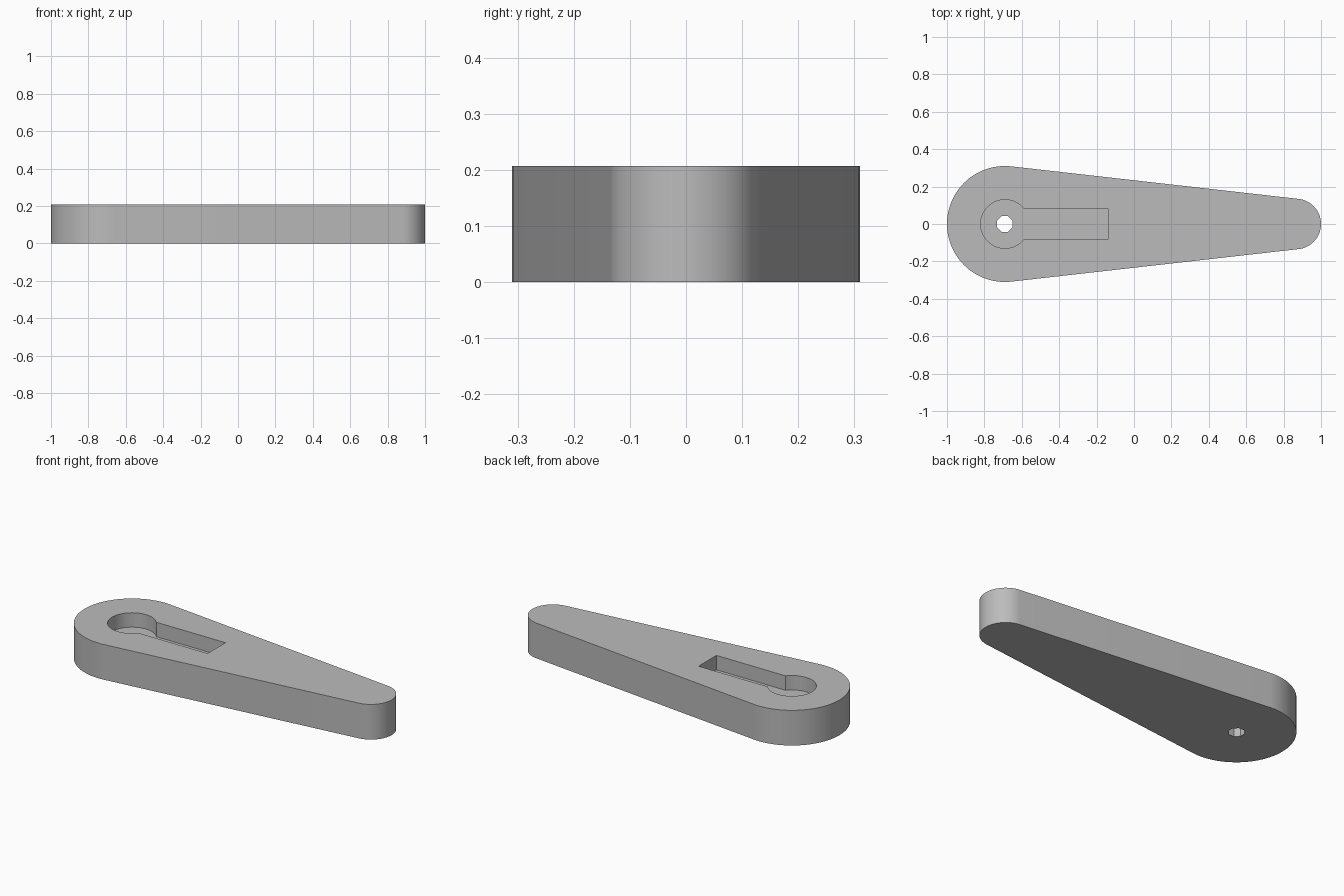
import bpy, bmesh, math

if "Cube" in bpy.data.objects:
    bpy.data.objects.remove(bpy.data.objects["Cube"])

HEIGHT = 0.207
FLOOR = 0.122                      # height of the pocket floor
HUB_X, HUB_R = -0.69, 0.31         # wide end
TIP_X, TIP_R = 0.865, 0.135        # narrow end

grey = bpy.data.materials.new("mid grey")
grey.diffuse_color = (0.5, 0.5, 0.5, 1)
grey.use_nodes = True
grey.node_tree.nodes["Principled BSDF"].inputs["Base Color"].default_value = grey.diffuse_color


def arc(cx, r, start, end, n):
    """Points on an arc centred on the x axis."""
    return [(cx + r * math.cos(start + (end - start) * i / n),
             r * math.sin(start + (end - start) * i / n)) for i in range(n + 1)]


def prism(name, outline, z0, z1):
    """Extrude a closed outline from z0 to z1."""
    bm = bmesh.new()
    face = bm.faces.new([bm.verts.new((x, y, z0)) for x, y in outline])
    top = bmesh.ops.extrude_face_region(bm, geom=[face])["geom"]
    verts = [g for g in top if isinstance(g, bmesh.types.BMVert)]
    bmesh.ops.translate(bm, verts=verts, vec=(0, 0, z1 - z0))
    bmesh.ops.recalc_face_normals(bm, faces=bm.faces)
    mesh = bpy.data.meshes.new(name)
    bm.to_mesh(mesh)
    bm.free()
    mesh.materials.append(grey)
    obj = bpy.data.objects.new(name, mesh)
    bpy.context.collection.objects.link(obj)
    return obj


# Tapered arm: two round ends joined by tangent sides
t = math.acos((HUB_R - TIP_R) / (TIP_X - HUB_X))
arm = prism("tapered_arm",
            arc(TIP_X, TIP_R, -t, t, 32) + arc(HUB_X, HUB_R, t, 2 * math.pi - t, 48),
            0, HEIGHT)

# Keyhole pocket: round recess with a straight slot
slot_w, slot_end, pocket_r = 0.083, -0.14, 0.13
a = math.asin(slot_w / pocket_r)
pocket = prism("pocket_cutter",
               arc(HUB_X, pocket_r, a, 2 * math.pi - a, 40)
               + [(slot_end, -slot_w), (slot_end, slot_w)],
               FLOOR, HEIGHT + 0.1)

# Screw hole through the pocket floor
hole = prism("hole_cutter",
             arc(HUB_X, 0.045, math.pi / 8, math.pi * 15 / 8, 7), -0.1, HEIGHT + 0.2)

bpy.context.view_layer.objects.active = arm
arm.select_set(True)
for cutter in (pocket, hole):
    cutter.hide_render = True
    mod = arm.modifiers.new(cutter.name, 'BOOLEAN')
    mod.operation = 'DIFFERENCE'
    mod.solver = 'EXACT'
    mod.object = cutter
    bpy.ops.object.modifier_apply(modifier=mod.name)
    bpy.data.objects.remove(cutter)

bpy.ops.object.shade_smooth_by_angle(angle=math.radians(30))
